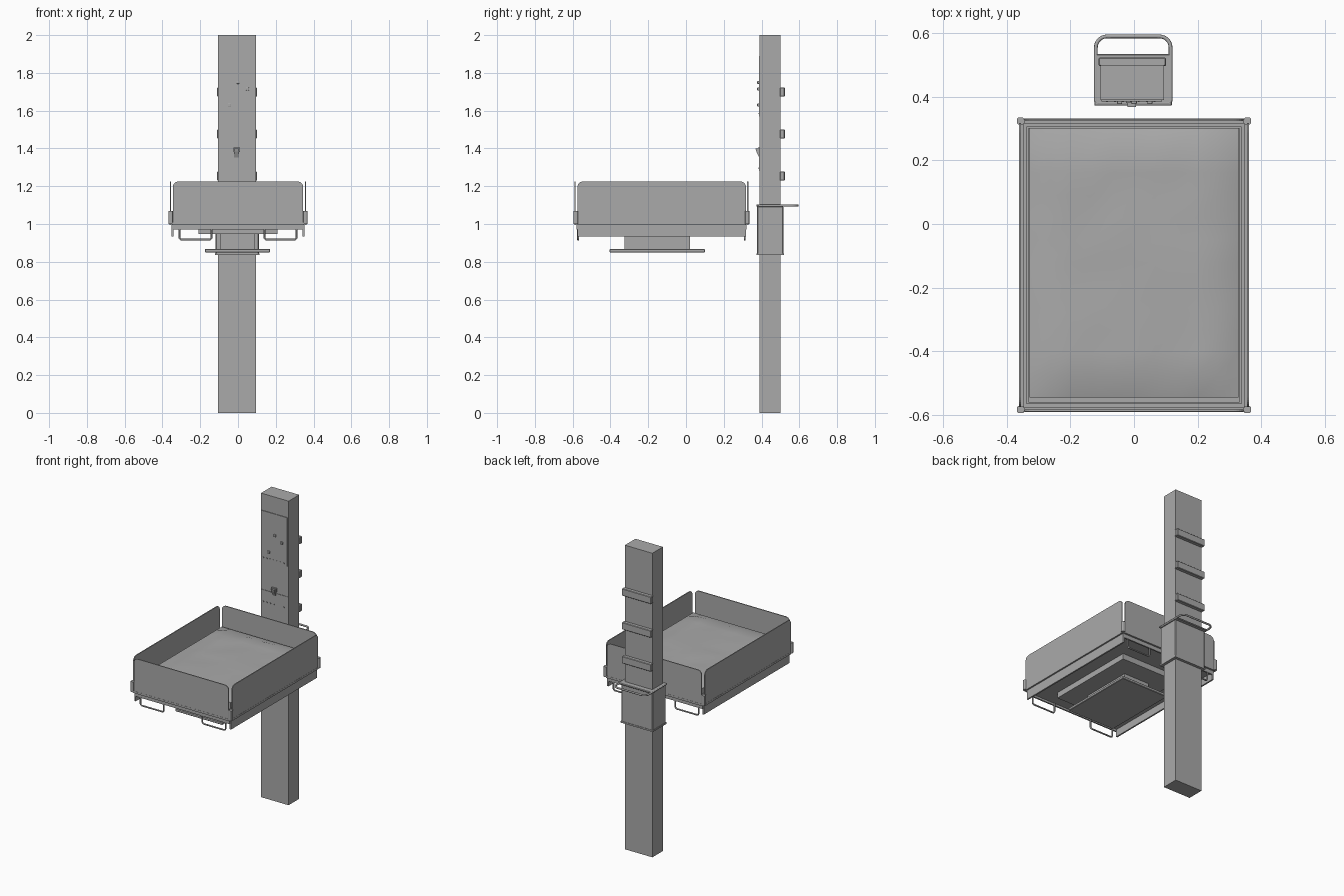
import bpy, bmesh, math, random
from mathutils import Vector

cube = bpy.data.objects.get("Cube")
if cube:
    bpy.data.objects.remove(cube, do_unlink=True)

grey = bpy.data.materials.new("medium_grey")
grey.use_nodes = True
COLOUR = (0.4, 0.4, 0.4, 1)
grey.diffuse_color = COLOUR
grey.node_tree.nodes["Principled BSDF"].inputs["Base Color"].default_value = COLOUR


def finish(name, bm):
    bmesh.ops.recalc_face_normals(bm, faces=bm.faces[:])
    mesh = bpy.data.meshes.new(name)
    bm.to_mesh(mesh)
    bm.free()
    mesh.materials.append(grey)
    ob = bpy.data.objects.new(name, mesh)
    bpy.context.collection.objects.link(ob)
    return ob


def box(name, x, y, z, bevel=0, segments=2):
    """Box from (min, max) ranges."""
    bm = bmesh.new()
    bmesh.ops.create_cube(bm, size=1)
    for v in bm.verts:
        v.co = Vector([(r[0] + r[1]) / 2 + c * (r[1] - r[0]) for c, r in zip(v.co, (x, y, z))])
    if bevel:
        bmesh.ops.bevel(bm, geom=bm.edges[:], offset=bevel, segments=segments,
                        affect='EDGES', profile=0.5)
    return finish(name, bm)


def rounded(a, b, radii, steps=6):
    """Rectangle outline; radii go anticlockwise from the low corner."""
    corners = [(a[0], b[0], 1, 1), (a[1], b[0], -1, 1), (a[1], b[1], -1, -1), (a[0], b[1], 1, -1)]
    pts = []
    for i, ((cx, cy, sx, sy), r) in enumerate(zip(corners, radii)):
        for k in range(steps + 1 if r else 1):
            t = math.pi + i * math.pi / 2 + k / steps * math.pi / 2
            pts.append((cx + sx * r + r * math.cos(t), cy + sy * r + r * math.sin(t)) if r else (cx, cy))
    return pts


def plate(name, pts, place, depth):
    """Extrude a flat outline; place maps (u, v) to 3D."""
    bm = bmesh.new()
    face = bm.faces.new([bm.verts.new(place(u, v)) for u, v in pts])
    ext = bmesh.ops.extrude_face_region(bm, geom=[face])
    bmesh.ops.translate(bm, vec=depth, verts=[g for g in ext["geom"] if isinstance(g, bmesh.types.BMVert)])
    return finish(name, bm)


def tube(name, points, radius, closed=False):
    curve = bpy.data.curves.new(name, 'CURVE')
    curve.dimensions = '3D'
    curve.bevel_depth = radius
    curve.bevel_resolution = 2
    curve.use_fill_caps = True
    spline = curve.splines.new('POLY')
    spline.points.add(len(points) - 1)
    for p, co in zip(spline.points, points):
        p.co = (*co, 1)
    spline.use_cyclic_u = closed
    curve.materials.append(grey)
    ob = bpy.data.objects.new(name, curve)
    bpy.context.collection.objects.link(ob)
    return ob


# Column with its front covers
box("column", (-0.105, 0.095), (0.39, 0.5), (0, 2))
box("upper_cover", (-0.102, 0.088), (0.386, 0.391), (1.57, 1.89))
box("lower_cover", (-0.102, 0.088), (0.387, 0.391), (1.28, 1.37))

# Small fittings on the column front
box("latch_base", (-0.025, 0.01), (0.38, 0.39), (1.38, 1.405))
plate("latch_lever", [(0.388, 1.35), (0.388, 1.4), (0.368, 1.4), (0.372, 1.385)],
      lambda u, v: (-0.02, u, v), (0.026, 0, 0))
for i, (x, z) in enumerate([(0, 1.75), (0.05, 1.715), (-0.045, 1.63)]):
    box(f"button_{i + 1}", (x - 0.008, x + 0.008), (0.377, 0.388), (z - 0.008, z + 0.008), 0.003)
for i in range(7):
    for z in (1.585, 1.295):
        x = -0.085 + i * 0.025
        box("cover_stud", (x - 0.003, x + 0.003), (0.383, 0.388), (z - 0.003, z + 0.003))

# Three cable brackets on the column back
for i, z in enumerate((1.23, 1.453, 1.675)):
    box(f"rear_bracket_{i + 1}", (-0.111, 0.101), (0.497, 0.523), (z, z + 0.047), 0.003, 1)

# Sliding sleeve with a top flange and a rear loop handle
box("sleeve", (-0.118, 0.11), (0.376, 0.515), (0.84, 1.095), 0.004, 1)
box("sleeve_lower_rim", (-0.121, 0.113), (0.373, 0.518), (0.835, 0.845))
box("sleeve_flange", (-0.125, 0.12), (0.372, 0.535), (1.093, 1.103), 0.003, 1)
tube("sleeve_handle", [(u, v, 1.098) for u, v in rounded((-0.12, 0.115), (0.38, 0.59), (0.01, 0.01, 0.035, 0.035))],
     0.006, True)

# Pedestal beneath the bed
box("pedestal_plate", (-0.175, 0.17), (-0.405, 0.1), (0.85, 0.868), 0.003, 1)
box("pedestal_block", (-0.095, 0.09), (-0.325, 0.02), (0.866, 0.96))
box("under_tray", (-0.21, 0.21), (-0.46, 0.15), (0.946, 0.99))

# Bed deck and its skirts
Y0, Y1 = -0.575, 0.318
box("deck", (-0.35, 0.35), (Y0, Y1), (0.983, 1.003))
for side, s in (("right", -1), ("left", 1)):
    box(f"{side}_skirt", sorted((s * 0.342, s * 0.352)), (Y0, Y1), (0.935, 1.0))
    box(f"{side}_rail", sorted((s * 0.348, s * 0.362)), (Y0, Y1), (0.995, 1.008))
    box(f"{side}_inner_frame", sorted((s * 0.332, s * 0.338)), (-0.56, 0.307), (1.0, 1.06))
    plate(f"{side}_wall", rounded((Y0, Y1), (1.0, 1.225), (0, 0, 0.03, 0.03)),
          lambda u, v: (s * 0.355, u, v), (s * 0.006, 0, 0))
for end, y, s in (("front", -0.584, -1), ("back", 0.324, 1)):
    box(f"{end}_skirt", (-0.345, 0.345), sorted((y - s * 0.005, y - s * 0.015)), (0.97, 1.0))
    box(f"{end}_rail", (-0.35, 0.35), sorted((y - s * 0.008, y + s * 0.007)), (0.995, 1.008))
    box(f"{end}_inner_frame", (-0.338, 0.338), sorted((y - s * 0.018, y - s * 0.024)), (1.0, 1.06))
    plate(f"{end}_wall", rounded((-0.345, 0.345), (1.0, 1.225), (0, 0, 0.03, 0.03)),
          lambda u, v: (u, y, v), (0, s * 0.006, 0))
    for x in (-1, 1):
        # Rounded corner clip joining two walls
        cx, cy = sorted((x * 0.345, x * 0.368)), sorted((y - s * 0.012, y + s * 0.011))
        plate("corner_clip", rounded(cx, cy, [0.007] * 4, 4), lambda u, v: (u, v, 1.0), (0, 0, 0.068))
        # Bent wire grab handle
        a, b = sorted((x * 0.14, x * 0.31))
        outline = rounded((a, b), (0.917, 0.985), (0.014, 0.014, 0, 0))
        loop = [outline[-1]] + outline[:-1]
        tube(f"{end}_grab_handle", [(u, y - s * 0.013, v) for u, v in loop], 0.005)

# Soft mattress with a slightly uneven top
random.seed(3)
bm = bmesh.new()
bmesh.ops.create_grid(bm, x_segments=10, y_segments=12, size=1)
for v in bm.verts:
    edge = max(abs(v.co.x), abs(v.co.y)) > 0.99
    v.co = (v.co.x * 0.329, -0.122 + v.co.y * 0.424, 1.095 if edge else 1.115 + random.uniform(-0.004, 0.004))
rim = [e for e in bm.edges if e.is_boundary]
ext = bmesh.ops.extrude_edge_only(bm, edges=rim)
for v in ext["geom"]:
    if isinstance(v, bmesh.types.BMVert):
        v.co.z = 1.002
mattress = finish("mattress", bm)
bpy.context.view_layer.objects.active = mattress
mattress.select_set(True)
bpy.ops.object.shade_smooth_by_angle(angle=math.radians(40))
mattress.select_set(False)
